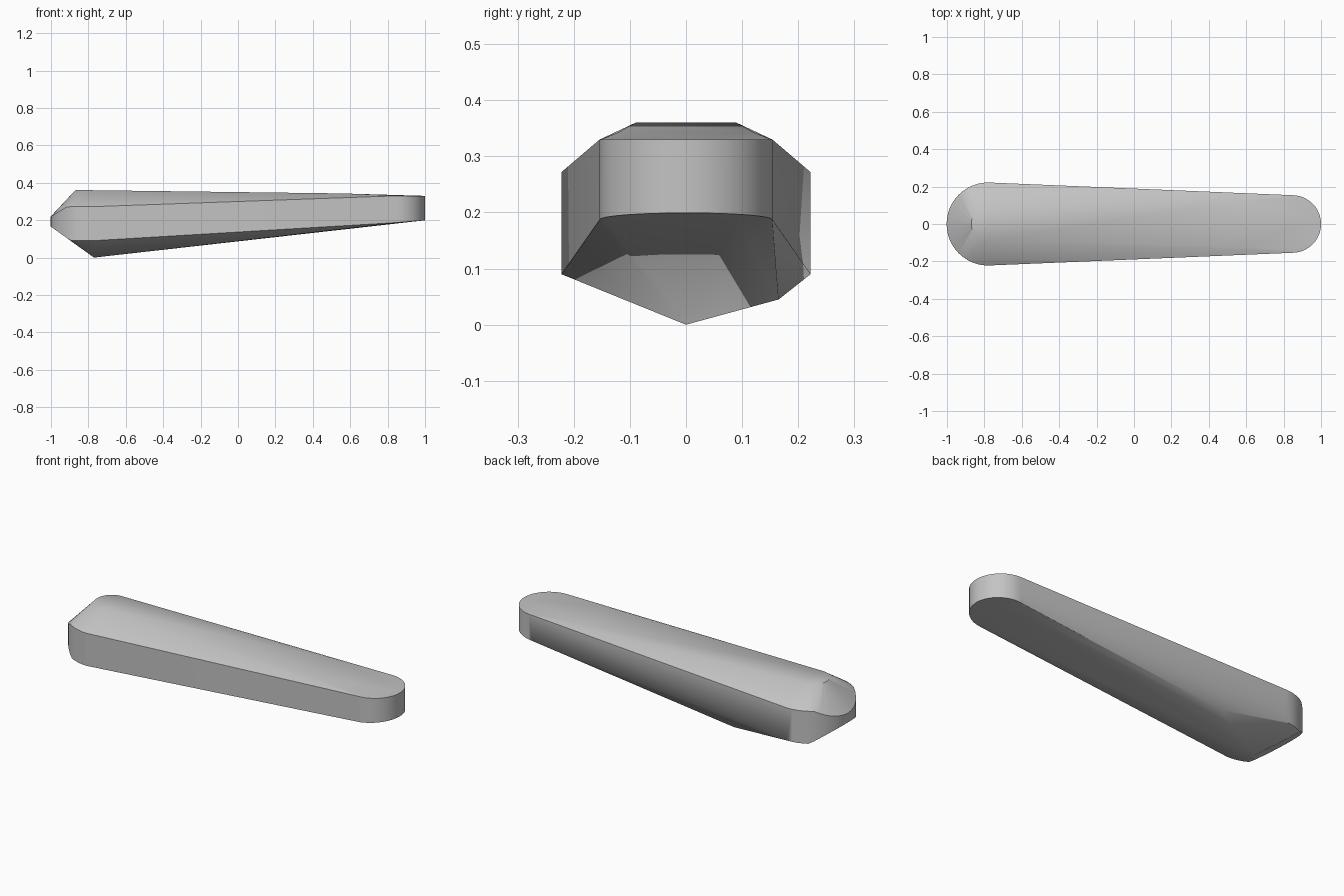
import bpy, bmesh, math

cube = bpy.data.objects.get("Cube")
if cube:
    bpy.data.objects.remove(cube, do_unlink=True)

# One plain material
grey = bpy.data.materials.new("light_grey")
grey.use_nodes = True
colour = (0.55, 0.55, 0.55, 1)
grey.diffuse_color = colour
grey.node_tree.nodes["Principled BSDF"].inputs["Base Color"].default_value = colour


def arc(cx, radius, side, height, steps=24):
    """Half circle in plan; side is -1 or 1 along x, height is a rule of x."""
    points = []
    for i in range(steps + 1):
        a = math.pi * (i / steps - 0.5)
        x = cx + side * radius * math.cos(a)
        points.append((x, radius * math.sin(a), height(x)))
    return points


points = []
# Wide end: wall top, wall bottom cut by the sloping underside, raised crown
points += arc(-0.78, 0.222, -1, lambda x: min(0.272, 0.22 + 0.6 * (x + 1)))
points += arc(-0.78, 0.222, -1, lambda x: max(0.09, 0.165 - 0.717 * (x + 1)))
points += arc(-0.78, 0.09, -1, lambda x: 0.36)
# Narrow end: wall top and bottom
points += arc(0.846, 0.154, 1, lambda x: 0.33)
points += arc(0.846, 0.154, 1, lambda x: 0.187 + 0.08 * (x - 0.846))
# Soft shoulders where the crown meets the narrow end
points += [(0.55, s * 0.12, 0.343) for s in (-1, 1)]
# Lowest keel point and the offset facet corner behind it
points += [(-0.77, 0, 0), (-0.41, 0.165, 0.045)]

# Skin the faceted body over its outlines
bm = bmesh.new()
for p in points:
    bm.verts.new(p)
bmesh.ops.remove_doubles(bm, verts=bm.verts, dist=0.0005)
hull = bmesh.ops.convex_hull(bm, input=bm.verts)
loose = [v for v in bm.verts if not v.link_faces]
bmesh.ops.delete(bm, geom=loose, context="VERTS")
bmesh.ops.dissolve_limit(bm, angle_limit=math.radians(0.5),
                         verts=bm.verts, edges=bm.edges)
bmesh.ops.recalc_face_normals(bm, faces=bm.faces)
mesh = bpy.data.meshes.new("tapered_body")
bm.to_mesh(mesh)
bm.free()

body = bpy.data.objects.new("tapered_body", mesh)
bpy.context.collection.objects.link(body)
mesh.materials.append(grey)
for other in bpy.context.selected_objects:
    other.select_set(False)
body.select_set(True)
bpy.context.view_layer.objects.active = body
bpy.ops.object.shade_smooth_by_angle(angle=math.radians(40))
